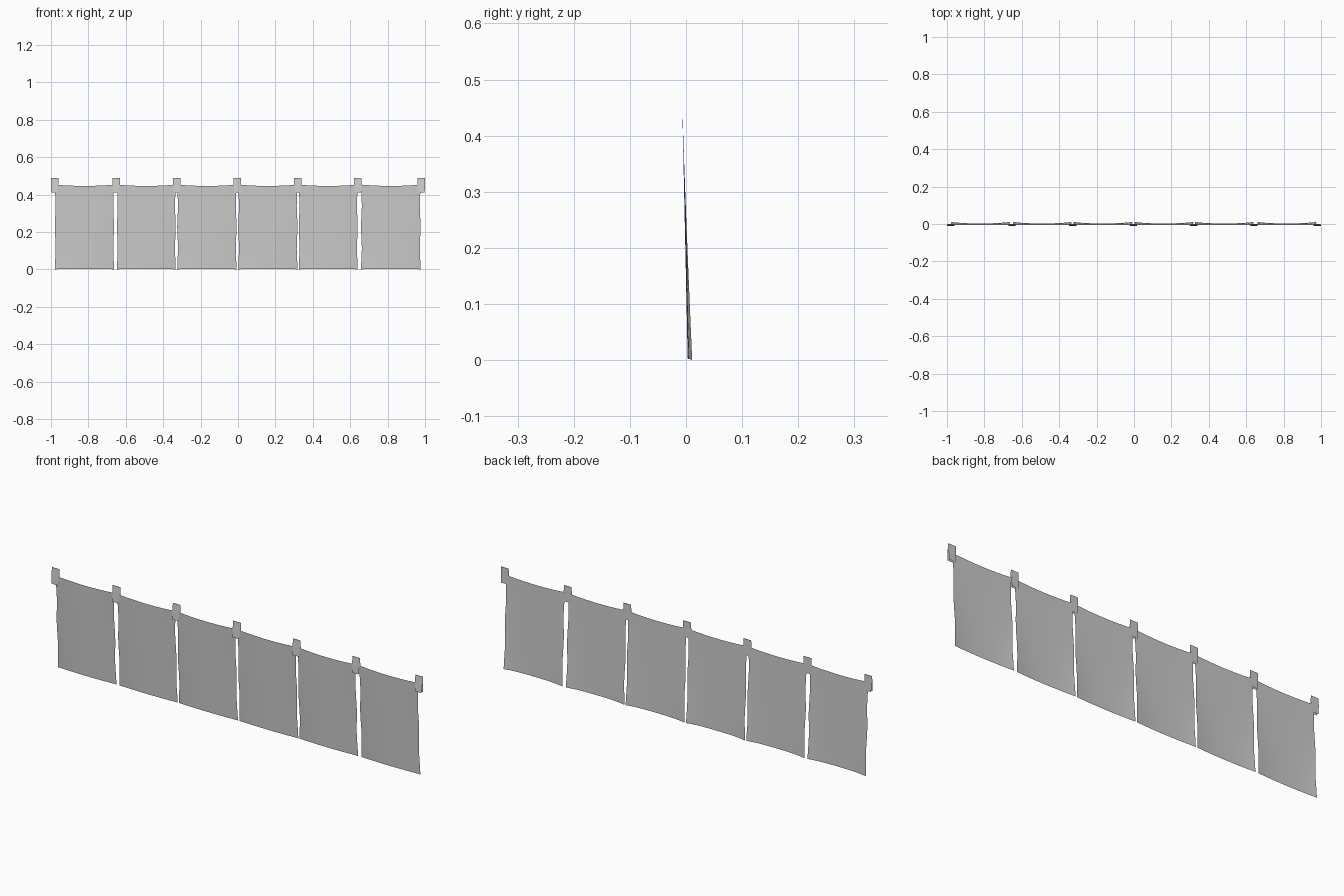
import bpy, bmesh, math

if "Cube" in bpy.data.objects:
    bpy.data.objects.remove(bpy.data.objects["Cube"])


def make_grid(name, nu, nv, point):
    """Build a smooth sheet from a function of u, v in 0..1."""
    bm = bmesh.new()
    rows = [[bm.verts.new(point(i / nu, j / nv)) for i in range(nu + 1)]
            for j in range(nv + 1)]
    for j in range(nv):
        for i in range(nu):
            bm.faces.new((rows[j][i], rows[j][i + 1],
                          rows[j + 1][i + 1], rows[j + 1][i]))
    mesh = bpy.data.meshes.new(name)
    bm.to_mesh(mesh)
    bm.free()
    obj = bpy.data.objects.new(name, mesh)
    bpy.context.collection.objects.link(obj)
    return obj


def cloth_panel(index, x0, x1):
    """Hanging cloth with a sagging top and bottom corners blown backwards."""
    def point(u, v):
        side = abs(2 * u - 1)
        # side edges draw in slightly above and below the middle
        half = (x1 - x0) / 2 - 0.004 * math.sin(2 * math.pi * v) ** 2
        x = (x0 + x1) / 2 + (2 * u - 1) * half
        z = 0.006 * (1 - v) * (1 - side ** 4) * 0.4 + v * (0.446 + 0.007 * side ** 2)
        y = 0.003 - 0.0095 * v + 0.008 * side ** 2.5 * (1 - v) ** 1.3
        return x, y, z
    obj = make_grid(f"cloth_panel_{index}", 16, 12, point)
    obj.data.polygons.foreach_set("use_smooth", [True] * len(obj.data.polygons))


# six cloth panels with narrow gaps
panels = [(-0.979, -0.663), (-0.647, -0.333), (-0.325, -0.008),
          (0.001, 0.318), (0.325, 0.640), (0.658, 0.976)]
for n, (a, b) in enumerate(panels, 1):
    cloth_panel(n, a, b)

# folded hanging tabs: strip over the top edge, open at the bottom
profile = [(-0.012, 0.411), (-0.0085, 0.45), (-0.005, 0.488),
           (-0.003, 0.488), (-0.002, 0.45), (-0.001, 0.411)]
for n, cx in enumerate((-0.98, -0.652, -0.328, -0.003, 0.320, 0.641, 0.98), 1):
    def tab_point(u, v, cx=cx):
        y, z = profile[round(v * 5)]
        # the strip narrows a little towards its lower ends
        half = 0.020 if z > 0.42 else 0.0175
        return cx + (2 * u - 1) * half, y, z
    make_grid(f"hanging_tab_{n}", 1, 5, tab_point)
